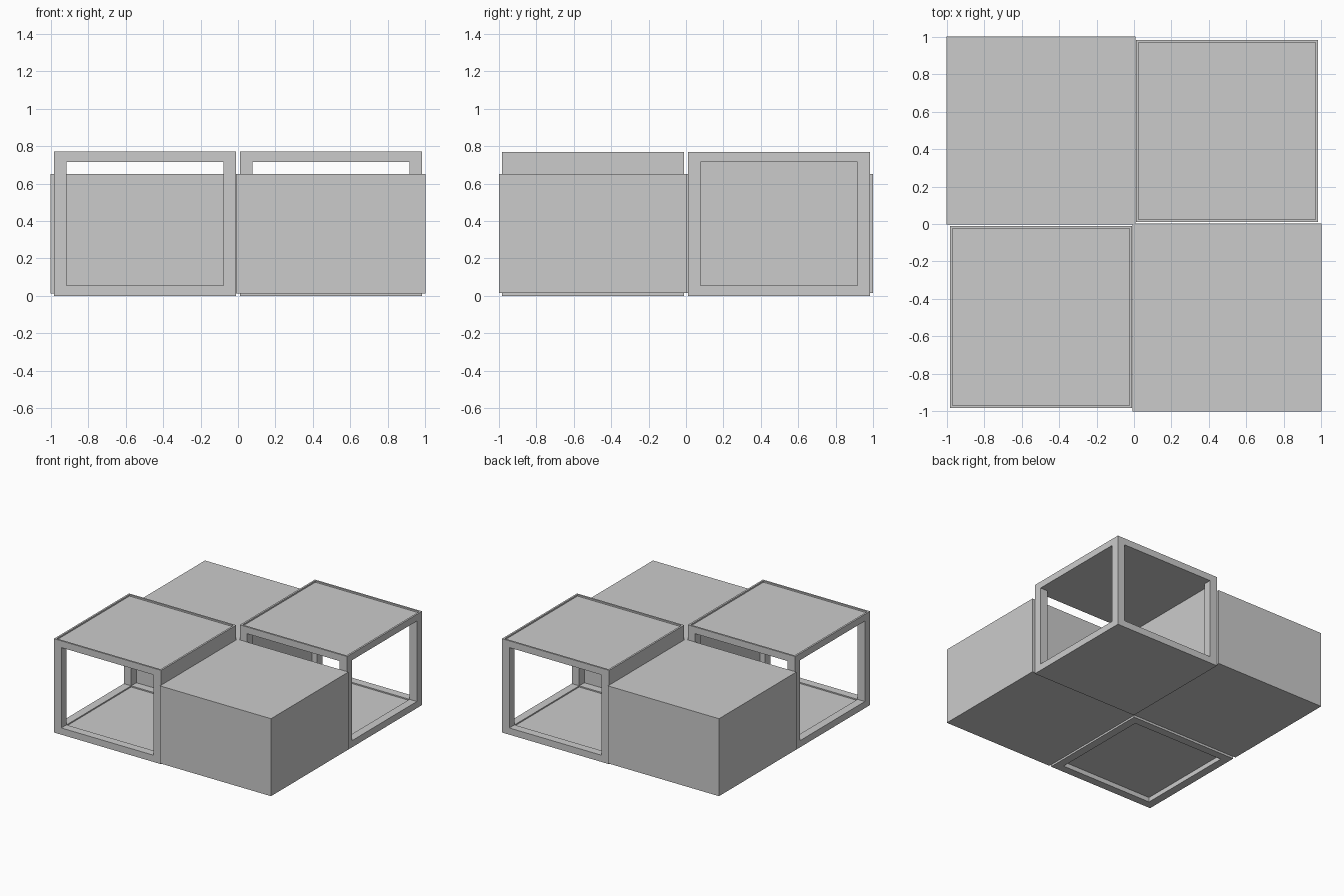
import bpy
from math import pi
from mathutils import Matrix

if "Cube" in bpy.data.objects:
    bpy.data.objects.remove(bpy.data.objects["Cube"])


def box(name, lo, hi):
    """Axis-aligned box between two corners."""
    bpy.ops.mesh.primitive_cube_add(size=1)
    ob = bpy.context.object
    ob.name = name
    size = [b - a for a, b in zip(lo, hi)]
    mid = [(a + b) / 2 for a, b in zip(lo, hi)]
    ob.data.transform(Matrix.Translation(mid) @ Matrix.Diagonal((*size, 1)))
    return ob


def cut(ob, lo, hi):
    """Subtract a box and discard the cutter."""
    cutter = box("cutter", lo, hi)
    cutter.hide_render = True
    mod = ob.modifiers.new("cut", "BOOLEAN")
    mod.operation, mod.solver, mod.object = "DIFFERENCE", "EXACT", cutter
    bpy.context.view_layer.objects.active = ob
    bpy.ops.object.modifier_apply(modifier=mod.name)
    bpy.data.objects.remove(cutter)


X0, X1 = -0.983, -0.01      # frame footprint (front left)
Y0, Y1 = -0.983, -0.01
H = 0.77
BAR, SILL, RIM = 0.067, 0.055, 0.015
xa, xb, ya, yb = X0 + BAR, X1 - BAR, Y0 + BAR, Y1 - BAR

for side, turn, panel_bottom in (("front", 0, 0.038), ("back", pi, 0.0)):
    # open frame: windows front, back and outer side; inner side closed
    frame = box(side + "_open_frame", (X0, Y0, 0), (X1, Y1, H))
    cut(frame, (xa, Y0 - 0.1, SILL), (xb, Y1 + 0.1, H - SILL))
    cut(frame, (X0 - 0.1, ya, SILL), (X1 - 0.02, yb, H - SILL))
    cut(frame, (xa, ya, -0.1), (xb, yb, SILL + 0.02))
    # shallow recess in the roof
    cut(frame, (X0 + RIM, Y0 + RIM, H - 0.012), (X1 - RIM, Y1 - RIM, H + 0.1))
    # floor panel set into the bottom opening
    floor = box(side + "_floor_panel", (xa, ya, panel_bottom), (xb, yb, 0.045))
    # solid block beside the frame
    block = box(side + "_solid_block", (-0.008, -1, 0.014), (1, 0.004, 0.65))
    for ob in (frame, floor, block):
        ob.data.transform(Matrix.Rotation(turn, 4, "Z"))
